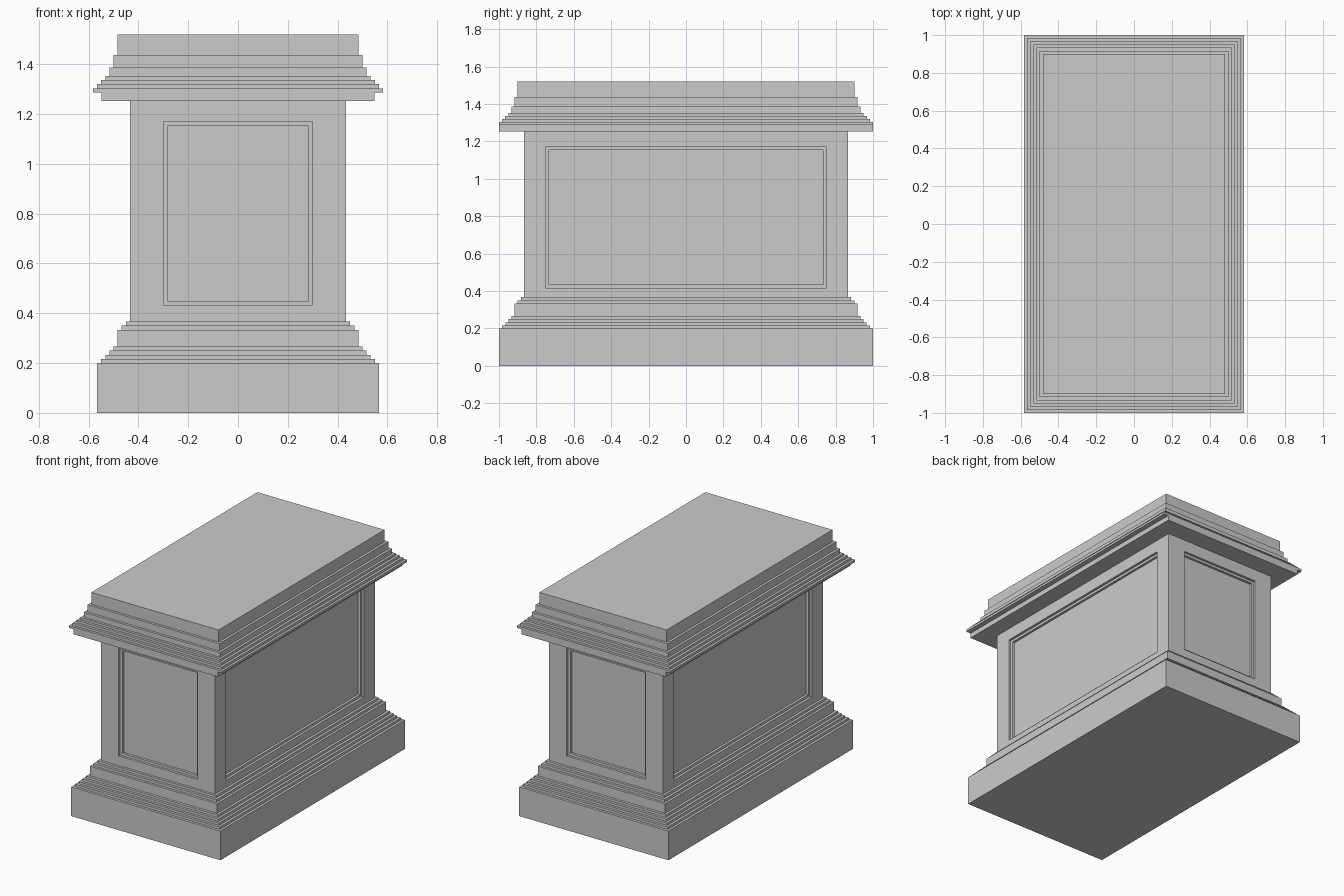
import bpy, bmesh
from mathutils import Matrix, Vector
from math import pi

if "Cube" in bpy.data.objects:
    bpy.data.objects.remove(bpy.data.objects["Cube"])

BX, BY, BOT, TOP = 0.433, 0.867, 0.367, 1.253   # body half sizes and heights


def finish(name, bm):
    bmesh.ops.remove_doubles(bm, verts=bm.verts, dist=1e-5)
    mesh = bpy.data.meshes.new(name)
    bm.to_mesh(mesh)
    bm.free()
    obj = bpy.data.objects.new(name, mesh)
    bpy.context.collection.objects.link(obj)
    return obj


def bridge(bm, loops):
    for a, b in zip(loops, loops[1:]):
        for i in range(4):
            j = (i + 1) % 4
            bm.faces.new((a[i], a[j], b[j], b[i]))


def stepped(name, sections, cap_bottom=False, cap_top=False):
    """Stack of rectangular sections (half x, half y, z)."""
    bm = bmesh.new()
    loops = [[bm.verts.new((sx * x, sy * y, z))
              for sx, sy in ((-1, -1), (1, -1), (1, 1), (-1, 1))]
             for x, y, z in sections]
    bridge(bm, loops)
    if cap_bottom:
        bm.faces.new(loops[0][::-1])
    if cap_top:
        bm.faces.new(loops[-1])
    return finish(name, bm)


def tiers(widths, heights, dy):
    """Vertical riser for every width between successive heights."""
    out = []
    for w, z0, z1 in zip(widths, heights, heights[1:]):
        out += [(w, w + dy, z0), (w, w + dy, z1)]
    return out


# plinth and base moulding
base = tiers([0.567, 0.55, 0.533, 0.517, 0.5, 0.483, 0.467, 0.45],
             [0, 0.2, 0.217, 0.233, 0.25, 0.267, 0.333, 0.35, BOT], 0.433)
stepped("base_moulding", base + [(BX, BY, BOT)], cap_bottom=True)

# cornice: lower slab is flush with the widest step at the ends only
crown = tiers([0.583, 0.567, 0.55, 0.533, 0.517, 0.5, 0.483],
              [1.287, 1.303, 1.32, 1.337, 1.353, 1.387, 1.437, 1.52], 0.417)
slab = [(BX, BY, TOP), (0.548, 1.0, TOP), (0.548, 1.0, 1.287)]
stepped("cornice", slab + crown, cap_top=True)

# body walls, each with a two-step recessed panel
bm = bmesh.new()
D = 0.0167
for k in range(4):
    rot = Matrix.Rotation(k * pi / 2, 4, 'Z')
    if k % 2 == 0:
        half, dist, pw, pz = BX, BY, 0.3, 0.433
    else:
        half, dist, pw, pz = BY, BX, 0.75, 0.417
    rings = [(half, BOT, TOP, 0), (pw, pz, 1.17, 0), (pw, pz, 1.17, D),
             (pw - D, pz + D, 1.153, D), (pw - D, pz + D, 1.153, 2 * D)]
    loops = [[bm.verts.new(rot @ Vector((x, d - dist, z)))
              for x, z in ((-w, z0), (w, z0), (w, z1), (-w, z1))]
             for w, z0, z1, d in rings]
    bridge(bm, loops)
    bm.faces.new(loops[-1])
finish("panelled_body", bm)
